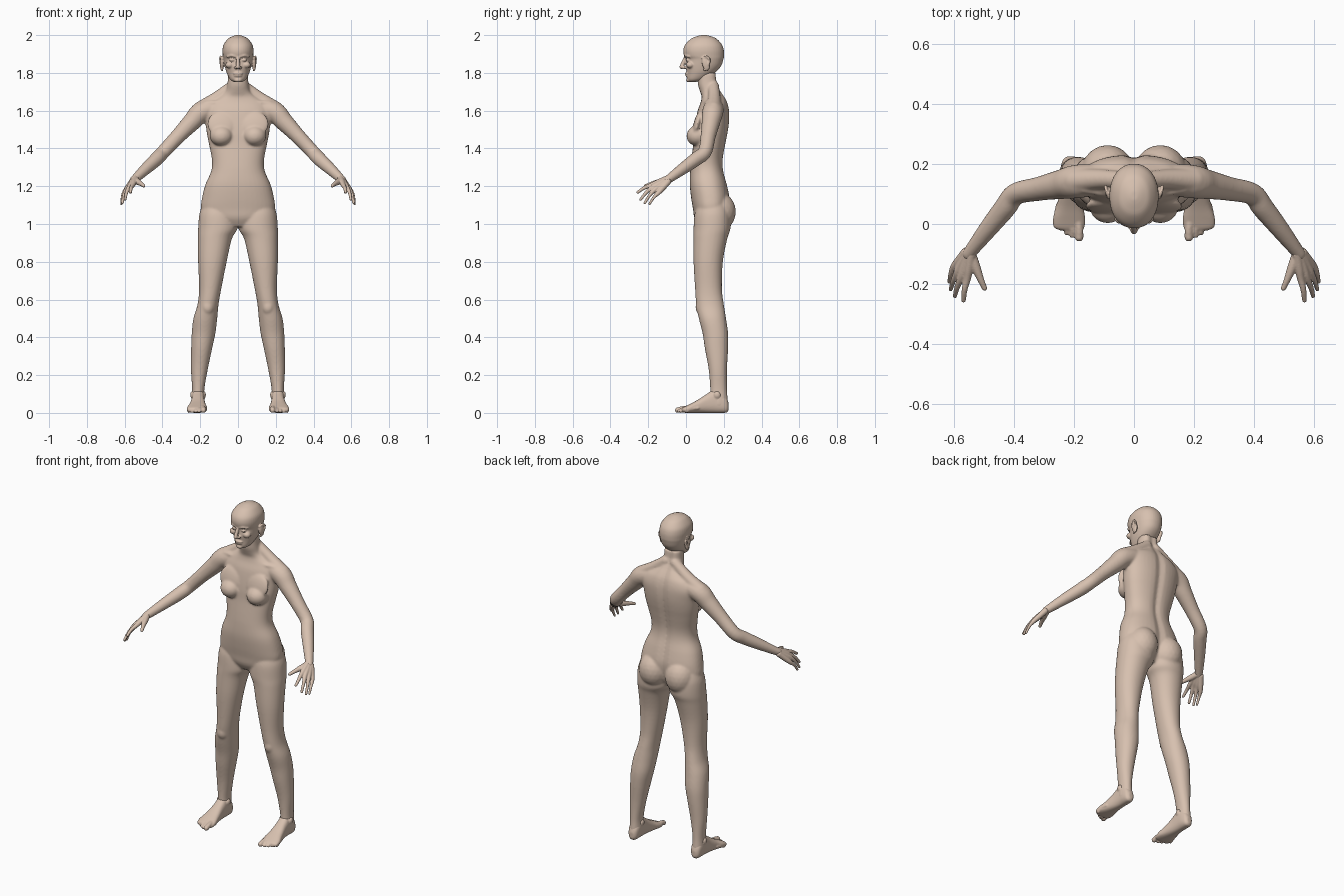
import bpy, bmesh, math
from mathutils import Vector, Matrix

skin = bpy.data.materials.new("skin")
skin.diffuse_color = (0.68, 0.53, 0.43, 1)


def spline(rows, k=5):
    """Catmull-Rom interpolation through rows of numbers."""
    out = []
    for i in range(len(rows) - 1):
        p0, p1, p2 = rows[max(i - 1, 0)], rows[i], rows[i + 1]
        p3 = rows[min(i + 2, len(rows) - 1)]
        for j in range(k):
            t = j / k
            out.append([0.5 * (2 * b + (c - a) * t + (2 * a - 5 * b + 4 * c - d) * t * t
                               + (3 * b - a - 3 * c + d) * t ** 3)
                        for a, b, c, d in zip(p0, p1, p2, p3)])
    return out + [list(rows[-1])]


def bridge(bm, rings):
    rings = [[bm.verts.new(p) for p in r] for r in rings]
    n = len(rings[0])
    for a, b in zip(rings, rings[1:]):
        for i in range(n):
            bm.faces.new((a[i], a[(i + 1) % n], b[(i + 1) % n], b[i]))
    bm.faces.new(rings[0])
    bm.faces.new(rings[-1])


def loft(bm, rows, axis="z", s=1, power=2.3, groove=0, n=40):
    """Rows: position on axis, then x range, then range of the other axis."""
    rings = []
    for t, x0, x1, v0, v1 in spline(rows):
        ring = []
        for i in range(n):
            a = 2 * math.pi * i / n
            c, d = math.cos(a), math.sin(a)
            x = (x0 + x1) / 2 + (x1 - x0) / 2 * math.copysign(abs(c) ** (2 / power), c)
            v = (v0 + v1) / 2 + (v1 - v0) / 2 * math.copysign(abs(d) ** (2 / power), d)
            if d > 0:
                v -= groove * math.exp(-(x / 0.022) ** 2)
            ring.append((s * x, v, t) if axis == "z" else (s * x, t, v))
        rings.append(ring)
    bridge(bm, rings)


def ball(bm, c, r, s=1, tilt=0):
    m = (Matrix.Translation((s * c[0], c[1], c[2])) @ Matrix.Rotation(tilt, 4, "X")
         @ Matrix.Diagonal((*r, 1)))
    bmesh.ops.create_icosphere(bm, subdivisions=3, radius=1, matrix=m)


def tube(bm, pts, s=1, n=16):
    """Round limb through points (x, y, z, radius) with rounded ends."""
    rows = spline(pts)
    rings = []
    for i, (x, y, z, r) in enumerate(rows):
        d = Vector(rows[min(i + 1, len(rows) - 1)][:3]) - Vector(rows[max(i - 1, 0)][:3])
        u = d.cross(Vector((0, 0, 1))).normalized()
        w = d.cross(u).normalized()
        ring = []
        for j in range(n):
            a = 2 * math.pi * j / n
            p = Vector((x, y, z)) + r * (math.cos(a) * u + math.sin(a) * w)
            ring.append((s * p.x, p.y, p.z))
        rings.append(ring)
    bridge(bm, rings)
    for p in (pts[0], pts[-1]):
        ball(bm, p[:3], (p[3],) * 3, s)


def finish(bm, name, voxel, smooth, mirror=False):
    """Fuse the overlapping volumes into one skin."""
    bmesh.ops.recalc_face_normals(bm, faces=bm.faces)
    me = bpy.data.meshes.new(name)
    bm.to_mesh(me)
    bm.free()
    me.materials.append(skin)
    ob = bpy.data.objects.new(name, me)
    bpy.context.collection.objects.link(ob)
    m = ob.modifiers.new("fuse", "REMESH")
    m.mode, m.voxel_size, m.use_smooth_shade = "VOXEL", voxel, True
    m = ob.modifiers.new("soften", "SMOOTH")
    m.factor, m.iterations = 0.5, smooth
    if mirror:
        ob.modifiers.new("mirror", "MIRROR").use_mirror_merge = False


# body: torso with spine groove, then limbs on both sides
bm = bmesh.new()
torso = [(.985, .10, .07, .19), (1.03, .165, .045, .215), (1.08, .195, .037, .228),
         (1.14, .19, .027, .232), (1.21, .172, .02, .218), (1.28, .142, .022, .2),
         (1.34, .138, .028, .197), (1.42, .153, .038, .21), (1.48, .165, .042, .222),
         (1.54, .172, .05, .23), (1.60, .178, .062, .23), (1.645, .15, .078, .22),
         (1.675, .10, .083, .205), (1.70, .068, .075, .19), (1.74, .056, .063, .17),
         (1.80, .052, .06, .165)]
loft(bm, [(z, -r, r, f, b) for z, r, f, b in torso], groove=.012)
leg = [(1.10, .02, .19, .06, .22), (1.05, .005, .205, .045, .235), (.975, .004, .211, .04, .235),
       (.92, .033, .212, .04, .218), (.80, .06, .211, .04, .195), (.66, .088, .206, .048, .19),
       (.575, .103, .214, .054, .2), (.5, .11, .236, .068, .212), (.42, .12, .245, .088, .223),
       (.34, .137, .248, .1, .223), (.23, .16, .249, .12, .217), (.125, .178, .243, .128, .217),
       (.06, .177, .246, .125, .222), (.03, .18, .244, .13, .222)]
for s in (1, -1):
    loft(bm, leg, s=s, power=2.1)
    # arm and slope of the shoulder
    tube(bm, [(.09, .15, 1.62, .05), (.19, .142, 1.594, .056), (.245, .132, 1.54, .049),
              (.32, .117, 1.462, .04), (.395, .1, 1.382, .037), (.43, .055, 1.345, .037),
              (.49, -.02, 1.29, .031), (.552, -.1, 1.232, .022)], s, 24)
    tube(bm, [(.03, .145, 1.73, .03), (.11, .15, 1.67, .033), (.2, .145, 1.607, .042)], s)
    # collar bone, breast, buttock, kneecap
    tube(bm, [(.02, .09, 1.645, .012), (.17, .115, 1.64, .012)], s)
    ball(bm, (.088, .063, 1.468), (.062, .061, .055), s, .25)
    ball(bm, (.088, .06, 1.53), (.075, .02, .07), s, -.25)
    ball(bm, (.088, .17, 1.065), (.09, .094, .105), s)
    ball(bm, (.16, .085, .56), (.035, .035, .045), s)
finish(bm, "body", .006, 8)

# head with face and ears
bm = bmesh.new()
head = [(1.752, .022, .018, .05), (1.765, .042, .006, .10), (1.80, .06, .004, .152),
        (1.835, .07, -.001, .185), (1.872, .077, .002, .198), (1.89, .08, -.01, .201),
        (1.92, .082, -.014, .2), (1.95, .076, -.004, .19), (1.98, .054, .026, .163),
        (1.993, .032, .055, .135), (2.0, .012, .08, .11)]
loft(bm, [(z, -r, r, f, b) for z, r, f, b in head], power=2.15)
tube(bm, [(0, .0, 1.885, .009), (0, -.012, 1.86, .010), (0, -.023, 1.832, .012)])
ball(bm, (0, .008, 1.797), (.026, .015, .007))
ball(bm, (0, .01, 1.785), (.023, .014, .007))
ball(bm, (0, .015, 1.762), (.022, .015, .012))
for s in (1, -1):
    ball(bm, (.012, -.008, 1.828), (.009, .011, .008), s)
    ball(bm, (.032, .01, 1.868), (.014, .013, .008), s)
    tube(bm, [(.012, -.004, 1.887, .007), (.034, .0, 1.892, .007), (.055, .017, 1.885, .006)], s)
    ball(bm, (.045, .022, 1.842), (.022, .022, .018), s)
    ball(bm, (.085, .105, 1.848), (.011, .02, .038), s, .25)
    tube(bm, [(.084, .088, 1.875, .006), (.092, .108, 1.887, .006), (.095, .126, 1.868, .006),
              (.09, .115, 1.838, .006), (.084, .098, 1.815, .007)], s, 8)
finish(bm, "head", .004, 4)

# hands: four fingers fanned from the wrist, plus thumb
bm = bmesh.new()
tips = [(.569, -.255, 1.168), (.598, -.24, 1.13), (.612, -.218, 1.112), (.617, -.193, 1.106)]
for i, tip in enumerate(tips):
    t = i / 3
    root = Vector((.543, -.1, 1.24)).lerp(Vector((.561, -.095, 1.224)), t)
    knuckle = Vector((.557, -.183, 1.206)).lerp(Vector((.602, -.145, 1.166)), t)
    knuckle += Vector((.005, -.008, .003)) * math.sin(math.pi * t)
    mid = knuckle.lerp(Vector(tip), .5) + Vector((.003, -.002, .004))
    r = .0098 - .0015 * t
    tube(bm, [(*root, .017), (*root.lerp(knuckle, .6), .0155), (*knuckle, .0125),
              (*mid, r), (*tip, r * .8)], n=12)
tube(bm, [(.545, -.1, 1.234, .018), (.528, -.145, 1.222, .016),
          (.512, -.185, 1.212, .0115), (.499, -.214, 1.202, .009)], n=12)
finish(bm, "hand", .0032, 3, True)

# feet: sole lofted heel to ball, then five toes
bm = bmesh.new()
loft(bm, [(.226, .198, .222, .015, .05), (.215, .185, .237, .002, .08), (.19, .178, .244, 0, .11),
          (.15, .177, .245, 0, .125), (.11, .176, .248, 0, .10), (.06, .17, .258, 0, .068),
          (.02, .163, .27, 0, .047), (-.01, .165, .268, .001, .032), (-.02, .172, .25, .005, .025)],
     "y", power=2.5)
for i, (x, y) in enumerate([(.183, -.044), (.206, -.037), (.224, -.028), (.242, -.014), (.26, .004)]):
    r = .0145 if i == 0 else .0105 - .0005 * i
    tube(bm, [(.21 + (x - .21) * .85, y + .06, .026, r), (x, y + .025, .022, r * .95),
              (x, y, r, r)], n=12)
for x in (.181, .242):
    ball(bm, (x, .165, .095), (.011, .018, .02))
finish(bm, "foot", .004, 3, True)
